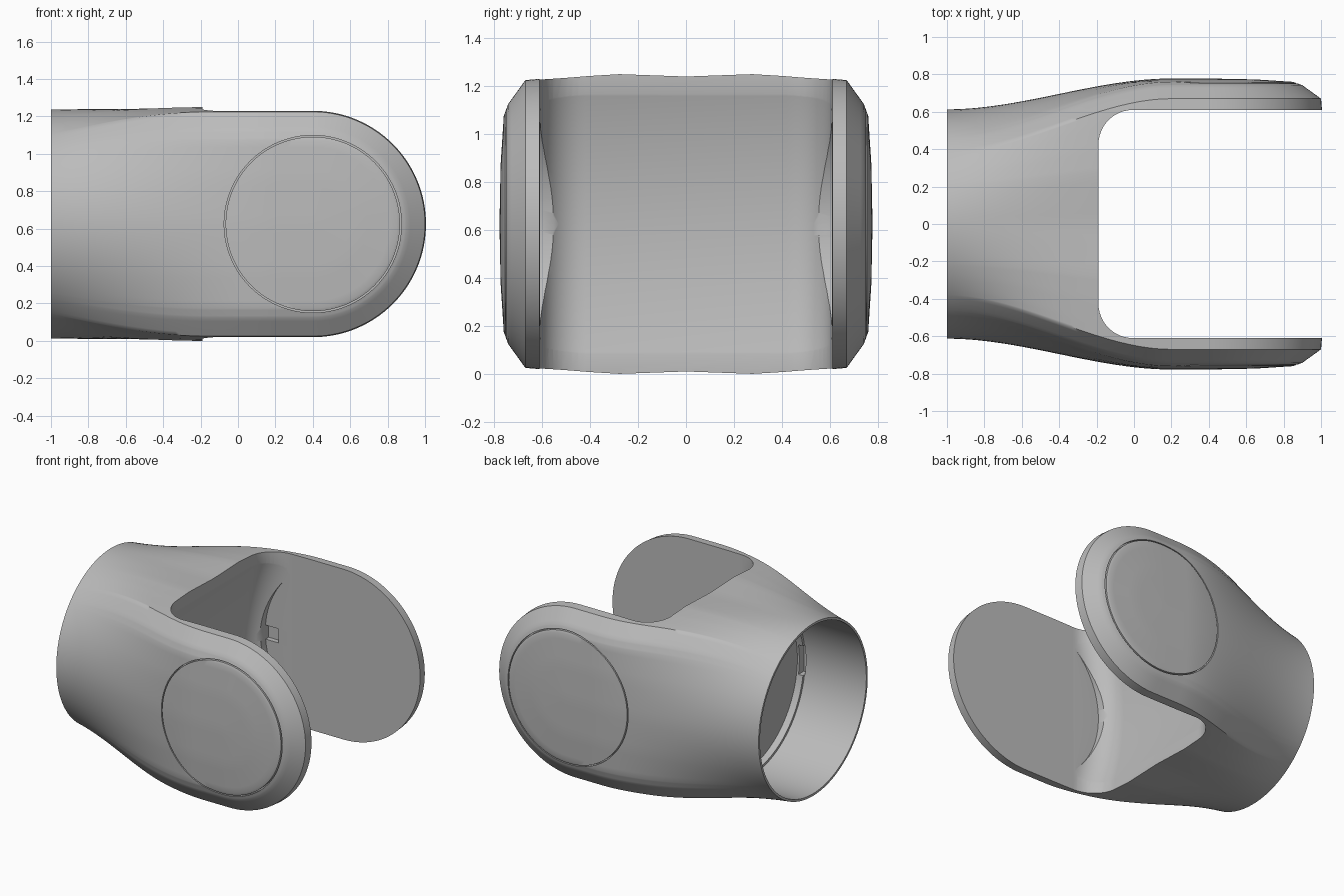
import bpy, bmesh, math
from mathutils import Matrix, Vector

if "Cube" in bpy.data.objects:
    bpy.data.objects.remove(bpy.data.objects["Cube"])

MID = 0.625            # height of the tube and joint axes
JOINT = 0.4            # x of the joint axis
TUBE_R = 0.613

grey = bpy.data.materials.new("shell grey")
grey.use_nodes = True
colour = (0.5, 0.5, 0.5, 1)
grey.diffuse_color = colour
grey.node_tree.nodes["Principled BSDF"].inputs["Base Color"].default_value = colour


def finish(name, bm):
    bmesh.ops.remove_doubles(bm, verts=bm.verts, dist=1e-5)
    bmesh.ops.recalc_face_normals(bm, faces=bm.faces)
    mesh = bpy.data.meshes.new(name)
    bm.to_mesh(mesh)
    bm.free()
    mesh.materials.append(grey)
    obj = bpy.data.objects.new(name, mesh)
    bpy.context.collection.objects.link(obj)
    return obj


def lathe(name, profile, axis, origin, closed=False, steps=128):
    """Spin (distance along axis, radius) points around the x or y axis."""
    bm = bmesh.new()
    axis = Vector(axis)
    rows = []
    for i in range(steps):
        turn = Matrix.Rotation(math.tau * i / steps, 3, axis)
        rows.append([bm.verts.new(Vector(origin) + axis * a + turn @ Vector((0, 0, r)))
                     for a, r in profile])
    n = len(profile)
    for i in range(steps):
        a, b = rows[i], rows[(i + 1) % steps]
        for j in range(n if closed else n - 1):
            k = (j + 1) % n
            bm.faces.new((a[j], a[k], b[k], b[j]))
    return finish(name, bm)


def box(name, low, high, round_back=0):
    """Box cutter, optionally with its upright edges on the low-x side rounded."""
    bm = bmesh.new()
    bmesh.ops.create_cube(bm, size=1)
    low, high = Vector(low), Vector(high)
    for v in bm.verts:
        v.co = (low + high) / 2 + v.co * (high - low)
    if round_back:
        edges = [e for e in bm.edges
                 if all(abs(v.co.x - low.x) < 1e-4 for v in e.verts)
                 and abs(e.verts[0].co.z - e.verts[1].co.z) > 1e-3]
        bmesh.ops.bevel(bm, geom=edges, offset=round_back, segments=12,
                        profile=0.5, affect='EDGES')
    return finish(name, bm)


# Joint cross-section: half width, half height, matching angle on the round tube
KEYS = [(0.778, 0, 0), (0.773, 0.25, 21), (0.76, 0.45, 37), (0.742, 0.5, 41),
        (0.67, 0.6, 51), (0.6, 0.606, 55), (0.45, 0.617, 62), (0.3, 0.625, 70),
        (0, 0.615, 90)]
half = []
for a, b in zip(KEYS, KEYS[1:]):
    half += [[p + (q - p) * i / 5 for p, q in zip(a, b)] for i in range(5)]
section = half + [KEYS[-1]] + [(-y, r, 180 - t) for y, r, t in reversed(half)]

# Body: round tube widening into the joint section, then swept round the joint
bm = bmesh.new()
rings = []
for i in range(43):
    x = -1 + (JOINT + 1) * i / 42
    s = min(1, (x + 1) / 1.2)
    wide = s * s * (3 - 2 * s)
    tall = math.sin(math.pi / 2 * min(1, (x + 1) / 0.85))
    ring = []
    for sign, points in ((1, section), (-1, section[::-1])):
        for y, r, t in points:
            cy, cz = TUBE_R * math.cos(math.radians(t)), TUBE_R * math.sin(math.radians(t))
            ring.append(bm.verts.new((x, cy + (y - cy) * wide,
                                      MID + sign * (cz + (r - cz) * tall))))
    rings.append(ring)
for a, b in zip(rings, rings[1:]):
    for j in range(len(a)):
        k = (j + 1) % len(a)
        bm.faces.new((a[j], a[k], b[k], b[j]))
bm.faces.new(rings[0])
arcs = []
for i in range(65):
    phi = math.pi * i / 64
    arcs.append([bm.verts.new((JOINT + r * math.sin(phi), y, MID + r * math.cos(phi)))
                 for y, r, t in section])
for a, b in zip(arcs, arcs[1:]):
    for j in range(len(a) - 1):
        bm.faces.new((a[j], a[j + 1], b[j + 1], b[j]))
body = finish("elbow_yoke", bm)

# Fork gap: upright slot, a gently dished back wall, and round clearance at the ears
gap = box("fork_gap_cutter", (-0.19, -0.61, -0.3), (1.3, 0.61, 1.6), round_back=0.185)
fillet = [(0.42 + 0.189 * math.cos(math.radians(a)), 1.815 + 0.185 * math.sin(math.radians(a)))
          for a in range(0, 91, 9)]
side = [(0.609, 0)] + fillet
dish = lathe("back_wall_cutter", side + [(-y, r) for y, r in reversed(side)],
             (0, 1, 0), (1.735, 0, MID), steps=256)
clearance = lathe("ear_clearance_cutter", [(-0.6095, 0), (-0.6095, 0.612),
                                           (0.6095, 0.612), (0.6095, 0)],
                  (0, 1, 0), (JOINT, 0, MID))

# Tube bore with a stepped floor
bore = lathe("bore_cutter", [(-0.3, 0), (-0.3, 0.597), (0.48, 0.597), (0.48, 0.58),
                             (0.53, 0.58), (0.53, 0)], (1, 0, 0), (-1, 0, MID))

# Round cover seams on both ears
seams = [lathe("cover_seam_cutter", [(s * 0.728, 0.466), (s * 0.728, 0.474),
                                     (s * 0.9, 0.474), (s * 0.9, 0.466)],
               (0, 1, 0), (JOINT, 0, MID), closed=True) for s in (1, -1)]

# Small cable slots
slots = [box("fork_slot_cutter", (-0.21, 0.55, 0.57), (-0.11, 0.645, 0.67)),
         box("bore_slot_cutter", (-0.525, -0.63, 0.52), (-0.485, -0.55, 0.73))]

cutters = [gap, dish, clearance, bore] + seams + slots
for cutter in cutters:
    cutter.hide_render = True
    mod = body.modifiers.new(cutter.name, 'BOOLEAN')
    mod.operation = 'DIFFERENCE'
    mod.solver = 'EXACT'
    mod.object = cutter

# Bake the cuts, drop the cutters, smooth the shell
bpy.context.view_layer.update()
baked = bpy.data.meshes.new_from_object(
    body.evaluated_get(bpy.context.evaluated_depsgraph_get()))
body.modifiers.clear()
body.data = baked
for cutter in cutters:
    bpy.data.objects.remove(cutter)
for p in baked.polygons:
    p.material_index = 0
bpy.ops.object.select_all(action='DESELECT')
body.select_set(True)
bpy.context.view_layer.objects.active = body
bpy.ops.object.shade_smooth_by_angle(angle=math.radians(45))
